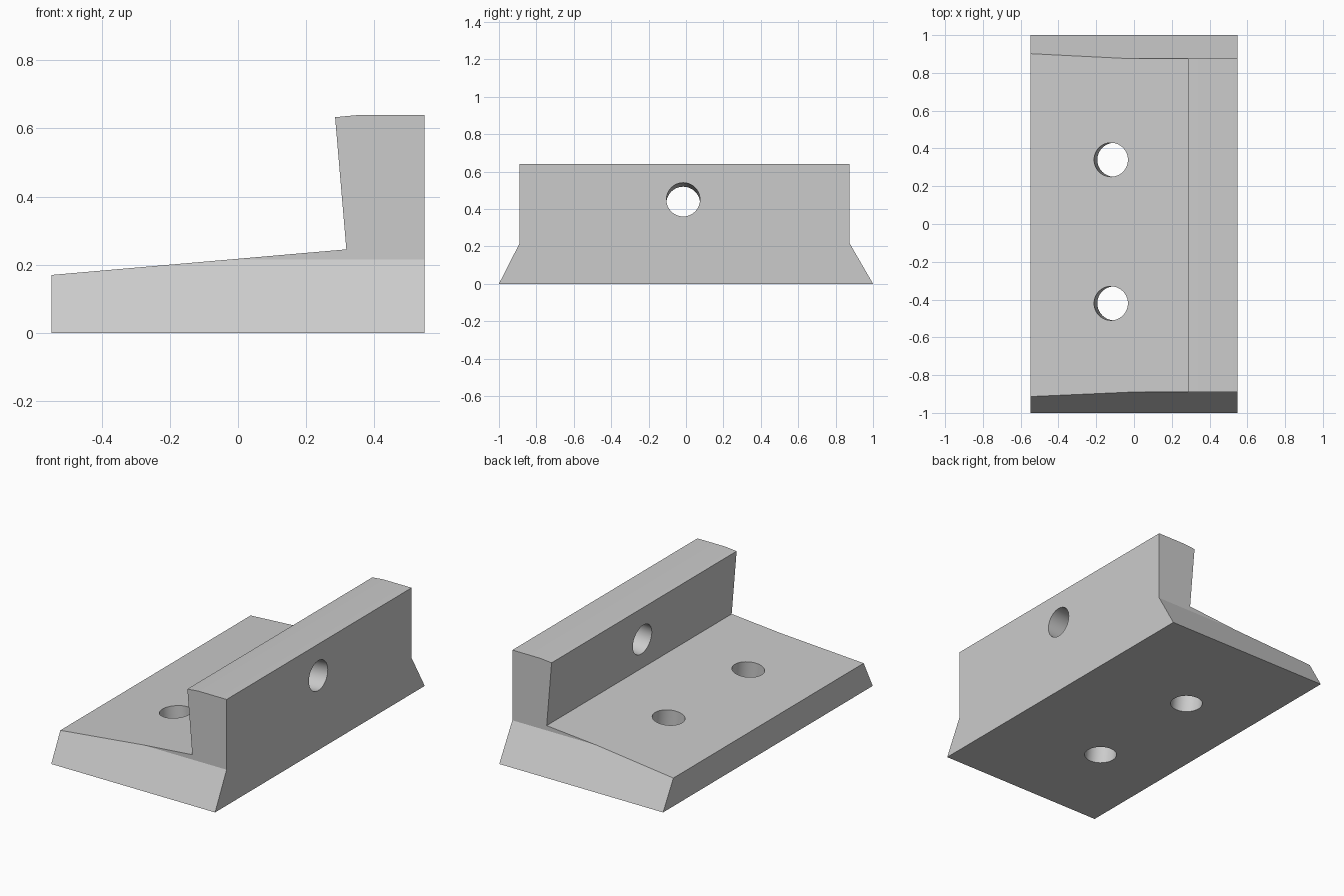
import bpy, bmesh
from mathutils import Vector

if "Cube" in bpy.data.objects:
    bpy.data.objects.remove(bpy.data.objects["Cube"], do_unlink=True)

grey = bpy.data.materials.new("plain grey")
grey.use_nodes = True
colour = (0.6, 0.6, 0.6, 1)
grey.diffuse_color = colour
grey.node_tree.nodes["Principled BSDF"].inputs["Base Color"].default_value = colour


def add_object(name, bm):
    bmesh.ops.recalc_face_normals(bm, faces=bm.faces)
    mesh = bpy.data.meshes.new(name)
    bm.to_mesh(mesh)
    bm.free()
    mesh.materials.append(grey)
    obj = bpy.data.objects.new(name, mesh)
    bpy.context.collection.objects.link(obj)
    return obj


def prism(name, points, travel):
    """Extrude a closed outline along a vector."""
    bm = bmesh.new()
    face = bm.faces.new([bm.verts.new(p) for p in points])
    ext = bmesh.ops.extrude_face_region(bm, geom=[face])
    moved = [v for v in ext["geom"] if isinstance(v, bmesh.types.BMVert)]
    bmesh.ops.translate(bm, verts=moved, vec=travel)
    return add_object(name, bm)


def drill(name, centre, axis):
    """Cylinder cutter through a point along an axis."""
    bm = bmesh.new()
    bmesh.ops.create_cone(bm, cap_ends=True, segments=48,
                          radius1=0.09, radius2=0.09, depth=0.7)
    obj = add_object(name, bm)
    obj.rotation_mode = 'QUATERNION'
    obj.rotation_quaternion = Vector(axis).to_track_quat('Z', 'Y')
    obj.location = centre
    return obj


def boolean(target, cutter, operation):
    cutter.hide_render = True
    mod = target.modifiers.new("cut", 'BOOLEAN')
    mod.operation, mod.solver, mod.object = operation, 'EXACT', cutter
    bpy.context.view_layer.update()
    bpy.ops.object.modifier_apply(modifier=mod.name)
    bpy.data.objects.remove(cutter, do_unlink=True)


# Angle bracket: sloping base plate with an upright wall
half = 0.547
side = [(-half, 0), (half, 0), (half, 0.64), (0.36, 0.64),
        (0.285, 0.633), (0.318, 0.245), (-half, 0.17)]
bracket = prism("angle_bracket", [(x, -1.2, z) for x, z in side], (0, 2.4, 0))
bpy.context.view_layer.objects.active = bracket
bracket.select_set(True)

# Upright ends with flared feet
kink = 0.216
ends = [(-1.11, -kink), (1.125, -kink), (0.875, kink),
        (0.875, 0.8), (-0.89, 0.8), (-0.89, kink)]
boolean(bracket, prism("end_trim", [(-1, y, z) for y, z in ends], (2, 0, 0)), 'INTERSECT')

# Screw holes square to the sloping plate and to the leaning wall
for y in (0.34, -0.42):
    boolean(bracket, drill("plate_hole", (-0.122, y, 0.207), (-0.087, 0, 1)), 'DIFFERENCE')
boolean(bracket, drill("wall_hole", (half, -0.015, 0.45), (1, 0, 0.085)), 'DIFFERENCE')

bpy.ops.object.shade_smooth_by_angle(angle=0.087)
for poly in bracket.data.polygons:
    poly.material_index = 0

# Smooth only the hole walls
for poly in bracket.data.polygons:
    poly.use_smooth = poly.area < 0.01
for edge in bracket.data.edges:
    edge.use_edge_sharp = False
bpy.ops.object.shade_smooth_by_angle(angle=0.3)
